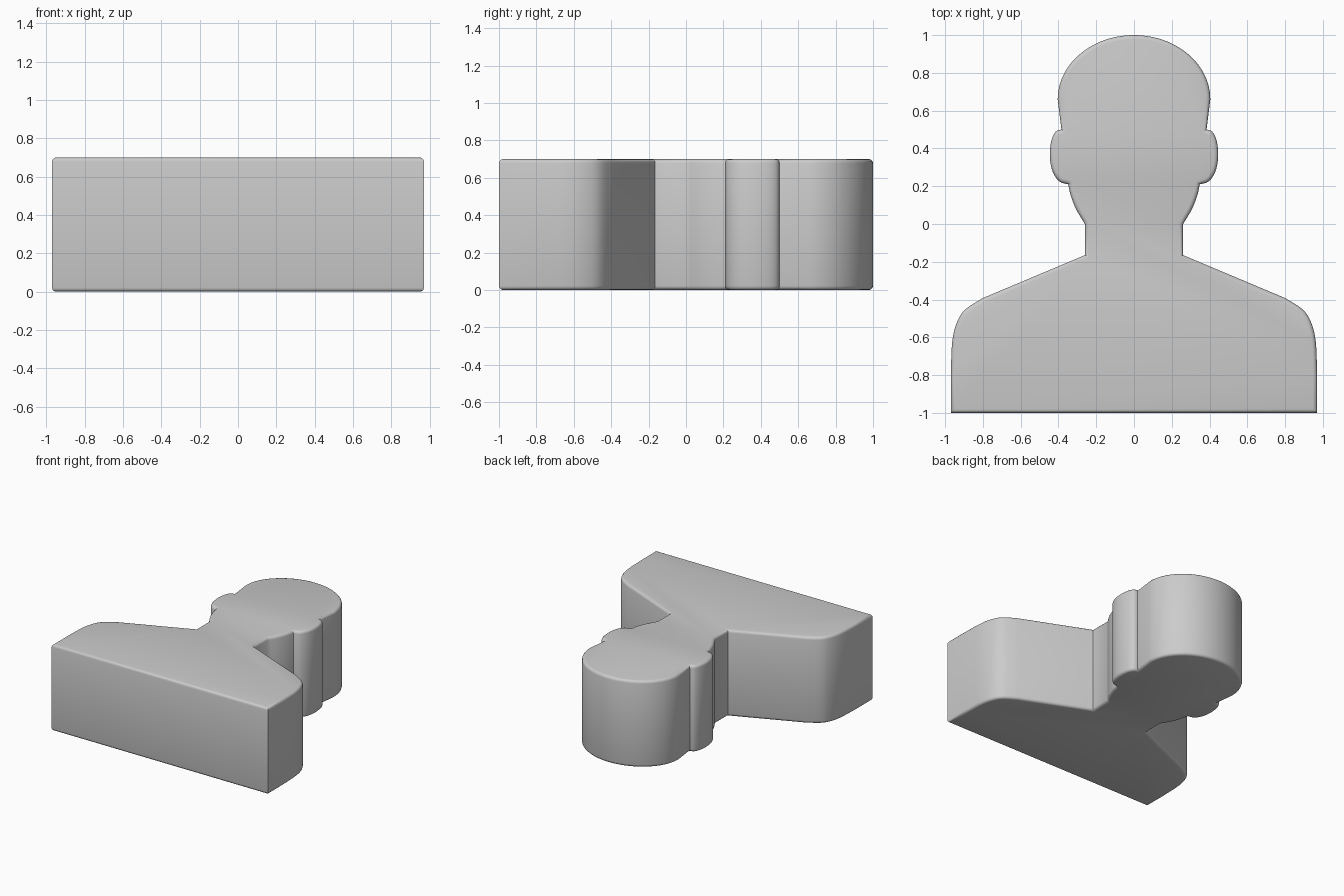
import bpy, bmesh, math
from mathutils import Vector

if "Cube" in bpy.data.objects:
    bpy.data.objects.remove(bpy.data.objects["Cube"])

HEIGHT, ROUND = 0.70, 0.022


def smooth(pts, steps=6):
    """Catmull-Rom curve through the points."""
    p = [Vector(q) for q in pts]
    p = [2 * p[0] - p[1]] + p + [2 * p[-1] - p[-2]]
    out = []
    for i in range(1, len(p) - 2):
        a, b, c, d = p[i - 1:i + 3]
        for k in range(steps):
            t = k / steps
            out.append(0.5 * (2 * b + (c - a) * t + (2 * a - 5 * b + 4 * c - d) * t * t
                              + (3 * b - a - 3 * c + d) * t ** 3))
    return out + [p[-2]]


# Right half of the outline, from the base up to the crown
half = [Vector((0.97, -1.0))]
# upper arm and shoulder
half += smooth([(0.97, -0.80), (0.962, -0.62), (0.935, -0.515), (0.89, -0.45), (0.80, -0.392)], 4)
# neck
half += [Vector((0.26, -0.165)), Vector((0.26, 0.0))]
# jaw
half += smooth([(0.26, 0.0), (0.305, 0.075), (0.335, 0.15), (0.348, 0.21)], 3)[1:]
# ear
half += smooth([(0.348, 0.21), (0.395, 0.225), (0.432, 0.28), (0.446, 0.36),
                (0.438, 0.44), (0.415, 0.488), (0.384, 0.50)], 3)[1:]
# skull
half += [Vector((0.404 * math.cos(i * math.pi / 48), 0.66 + 0.34 * math.sin(i * math.pi / 48)))
         for i in range(24)]

outline = half + [Vector((0, 1))] + [Vector((-p.x, p.y)) for p in reversed(half)]

# Extrude the outline and round the top and bottom rims
bm = bmesh.new()
base = bm.faces.new([bm.verts.new((p.x, p.y, 0)) for p in outline])
ext = bmesh.ops.extrude_face_region(bm, geom=[base], use_keep_orig=True)
bmesh.ops.translate(bm, vec=(0, 0, HEIGHT),
                    verts=[g for g in ext["geom"] if isinstance(g, bmesh.types.BMVert)])
bmesh.ops.recalc_face_normals(bm, faces=bm.faces)
rims = [e for e in bm.edges if abs(e.verts[0].co.z - e.verts[1].co.z) < 1e-5]
bmesh.ops.bevel(bm, geom=rims, offset=ROUND, offset_type='OFFSET', segments=3,
                profile=0.5, affect='EDGES', clamp_overlap=False)

mesh = bpy.data.meshes.new("bust_silhouette")
bm.to_mesh(mesh)
bm.free()
bust = bpy.data.objects.new("bust_silhouette", mesh)
bpy.context.collection.objects.link(bust)
bpy.context.view_layer.objects.active = bust
bust.select_set(True)
bpy.ops.object.shade_smooth_by_angle(angle=math.radians(32))
